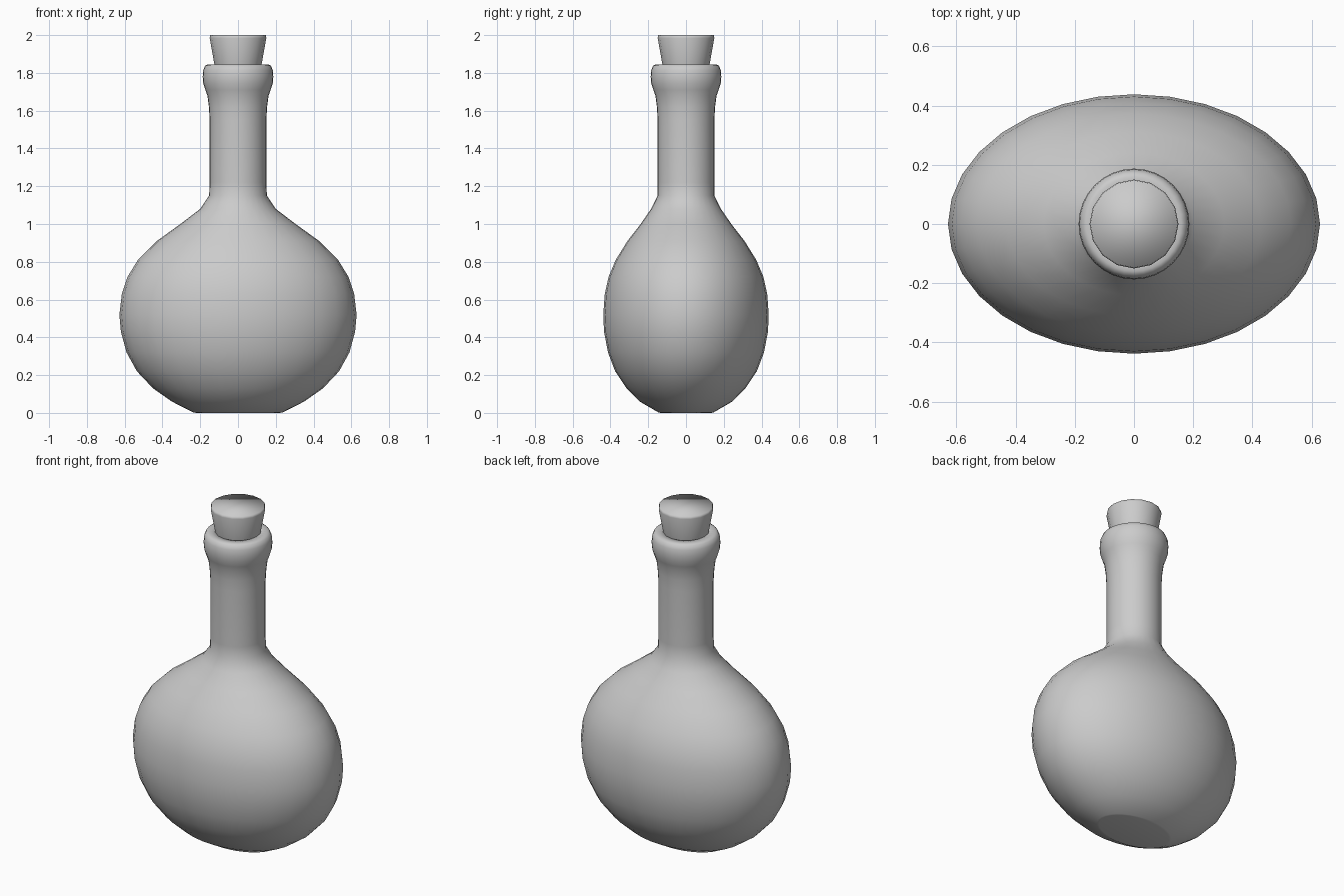
import bpy, bmesh, math


def loft(name, rings, sides):
    """Skin a stack of elliptical rings (rx, ry, z), capping both ends."""
    bm = bmesh.new()
    loops = []
    for rx, ry, z in rings:
        loops.append([bm.verts.new((rx * math.cos(2 * math.pi * i / sides),
                                    ry * math.sin(2 * math.pi * i / sides), z))
                      for i in range(sides)])
    for a, b in zip(loops, loops[1:]):
        for i in range(sides):
            j = (i + 1) % sides
            bm.faces.new((a[i], a[j], b[j], b[i]))
    bm.faces.new(loops[0][::-1])
    bm.faces.new(loops[-1])
    for f in bm.faces:
        f.smooth = True
    mesh = bpy.data.meshes.new(name)
    bm.to_mesh(mesh)
    bm.free()
    obj = bpy.data.objects.new(name, mesh)
    bpy.context.collection.objects.link(obj)
    return obj


# Flattened belly, shoulder, round neck and rolled lip
belly = [(0.22, 0.135, 0.005), (0.235, 0.145, 0.005), (0.35, 0.245, 0.06),
         (0.45, 0.315, 0.13), (0.535, 0.375, 0.22), (0.59, 0.413, 0.32),
         (0.62, 0.434, 0.43), (0.628, 0.438, 0.52), (0.615, 0.43, 0.63),
         (0.585, 0.41, 0.72), (0.53, 0.372, 0.81), (0.43, 0.31, 0.91),
         (0.305, 0.24, 1.0), (0.20, 0.185, 1.08), (0.153, 0.15, 1.15)]
neck = [(0.15, 1.22), (0.15, 1.55), (0.154, 1.62), (0.162, 1.68),
        (0.173, 1.71), (0.184, 1.745), (0.187, 1.78), (0.184, 1.815),
        (0.174, 1.838), (0.16, 1.845), (0.115, 1.845), (0.11, 1.80)]
belly[0] = (0.22, 0.135, 0.0)
belly[1] = (0.235, 0.145, 0.002)
loft("bottle", belly + [(r, r, z) for r, z in neck], 32)

# Tapered cork with a slightly rounded rim
cork = [(0.11, 1.76), (0.125, 1.845), (0.15, 1.985), (0.147, 2.0)]
loft("cork", [(r, r, z) for r, z in cork], 16)
